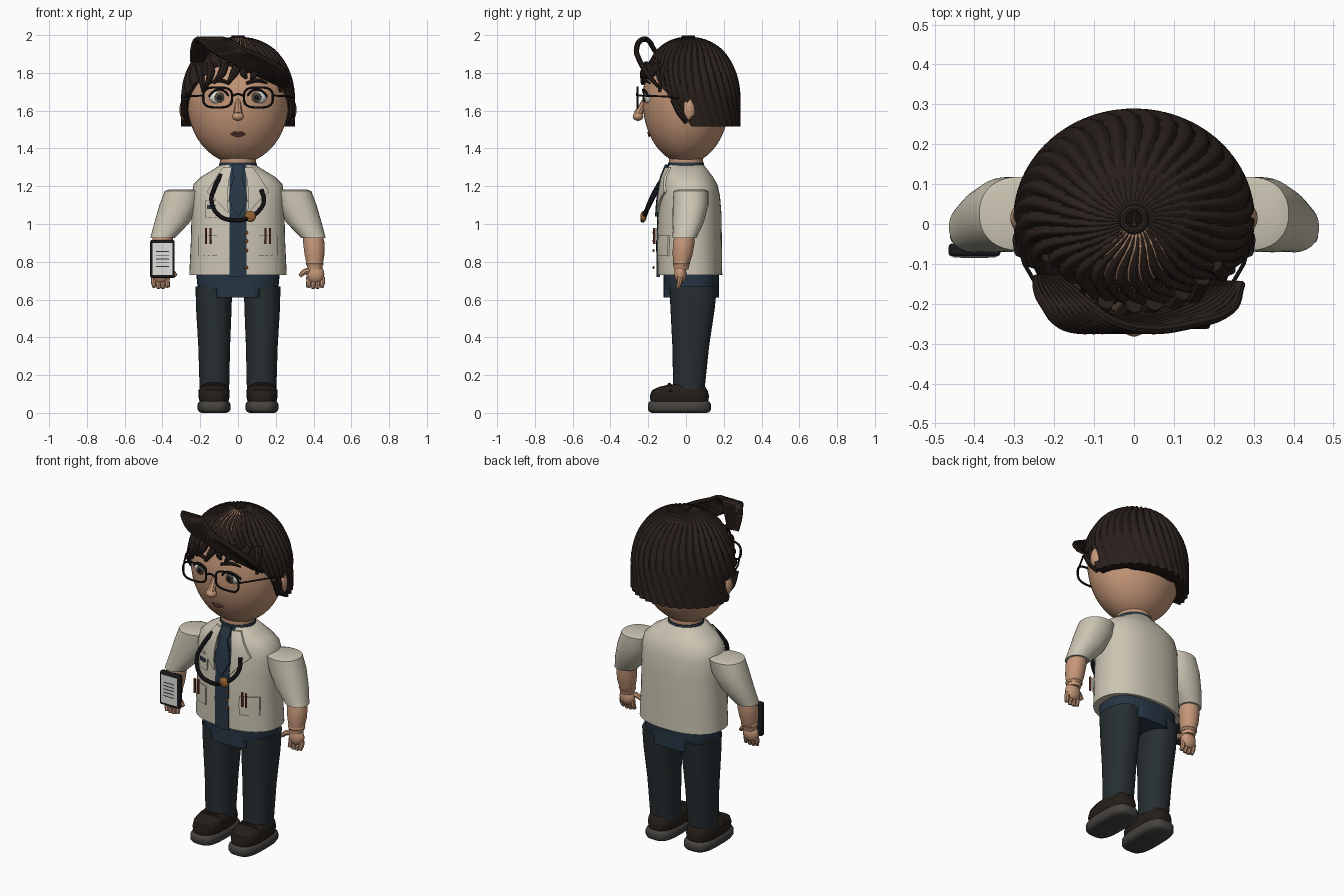
import bpy, bmesh, math
from math import sin, cos, pi, sqrt

if "Cube" in bpy.data.objects:
    bpy.data.objects.remove(bpy.data.objects["Cube"])

def mat(name, *c):
    m = bpy.data.materials.new(name)
    m.diffuse_color = (*c, 1)
    m.use_nodes = True
    m.node_tree.nodes["Principled BSDF"].inputs["Base Color"].default_value = m.diffuse_color
    return m

HAIR = mat("hair", .022, .014, .011)
SKIN = mat("skin", .56, .31, .19)
COAT = mat("coat", .60, .56, .45)
NAVY = mat("navy", .02, .038, .06)
TROUSER = mat("trouser", .02, .028, .031)
BLACK = mat("black", .01, .01, .012)
SOLE = mat("sole", .06, .055, .05)
SHOE = mat("shoe", .018, .013, .01)
WHITE = mat("white", .75, .74, .7)
BRASS = mat("brass", .3, .12, .03)
RED = mat("pen", .25, .05, .03)
LIP = mat("lip", .25, .09, .07)
IRIS = mat("iris", .08, .07, .05)

def mesh(name, verts, faces, m):
    me = bpy.data.meshes.new(name)
    me.from_pydata(verts, [], faces)
    bm = bmesh.new(); bm.from_mesh(me)
    bmesh.ops.recalc_face_normals(bm, faces=bm.faces)
    bm.to_mesh(me); bm.free()
    ob = bpy.data.objects.new(name, me)
    me.materials.append(m)
    bpy.context.collection.objects.link(ob)
    return ob

def loft(name, rings, m, caps=True):
    n = len(rings[0])
    faces = [(k*n+i, k*n+(i+1) % n, (k+1)*n+(i+1) % n, (k+1)*n+i)
             for k in range(len(rings)-1) for i in range(n)]
    if caps:
        faces += [tuple(range(n)), tuple(range((len(rings)-1)*n, len(rings)*n))]
    return mesh(name, [p for r in rings for p in r], faces, m)

def ring(z, cx, rx, cy, ry, p=2, n=36):
    e = 2/p
    f = lambda v: math.copysign(abs(v)**e, v)
    return [(cx+rx*f(cos(2*pi*i/n)), cy+ry*f(sin(2*pi*i/n)), z) for i in range(n)]

def ball(name, loc, scale, m, seg=32):
    bpy.ops.mesh.primitive_uv_sphere_add(segments=seg, ring_count=seg//2, location=loc)
    ob = bpy.context.object
    ob.name, ob.scale = name, scale
    ob.data.materials.append(m)
    return ob

def box(name, loc, size, m, bev=.005):
    bpy.ops.mesh.primitive_cube_add(size=1, location=loc)
    ob = bpy.context.object
    ob.name, ob.scale = name, size
    bpy.ops.object.transform_apply(location=False, rotation=False)
    ob.data.materials.append(m)
    if bev:
        b = ob.modifiers.new("bevel", 'BEVEL'); b.width, b.segments = bev, 2
    return ob

def tube(name, pts, r, m, radii=None, cyclic=False, straight=False):
    cu = bpy.data.curves.new(name, 'CURVE')
    cu.dimensions, cu.bevel_depth, cu.bevel_resolution = '3D', r, 2
    cu.resolution_u, cu.use_fill_caps = 6, True
    sp = cu.splines.new('BEZIER')
    sp.bezier_points.add(len(pts)-1)
    for i, (b, p) in enumerate(zip(sp.bezier_points, pts)):
        b.co = p
        b.handle_left_type = b.handle_right_type = 'VECTOR' if straight else 'AUTO'
        b.radius = radii[i] if radii else 1
    sp.use_cyclic_u = cyclic
    ob = bpy.data.objects.new(name, cu)
    cu.materials.append(m)
    bpy.context.collection.objects.link(ob)
    return ob

# coat body: z, half width, centre y, half depth
BODY = [(.73, .258, .02, .172), (.9, .25, .018, .172), (1.05, .246, .02, .168), (1.15, .246, .02, .16),
        (1.21, .235, .018, .148), (1.25, .195, .01, .132), (1.28, .145, .005, .115), (1.312, .095, 0, .095)]
loft("coat", [ring(z, 0, rx, cy, ry, 2.3, 48) for z, rx, cy, ry in BODY], COAT)

def front(x, z):
    z = min(max(z, .73), 1.312)
    for a, b in zip(BODY, BODY[1:]):
        if z <= b[0]:
            t = (z-a[0])/(b[0]-a[0])
            rx, cy, ry = (a[i]+t*(b[i]-a[i]) for i in (1, 2, 3))
            return cy-ry*(1-min(abs(x)/rx, .99)**2.3)**(1/2.3)

def patch(name, rows, off, m):
    """Panel following the coat front; rows are (z, x0, x1)."""
    rings = []
    for z, a, b in rows:
        xs = [a+(b-a)*i/4 for i in range(5)]
        rings.append([(x, front(x, z)-off, z) for x in xs]+[(x, front(x, z)+.012, z) for x in xs[::-1]])
    return loft(name, rings, m)

# coat front details
patch("shirt_strip", [(z, -.045, .045) for z in (.72, .9, 1.05, 1.15, 1.21, 1.25, 1.28, 1.315)], .004, NAVY)
patch("tie", [(z, -w, w) for z, w in ((1.04, .004), (1.12, .05), (1.17, .045), (1.25, .022), (1.27, .032), (1.315, .03))], .016, NAVY)
for s in (-1, 1):
    patch("lapel", [(z, s*a, s*b) for z, a, b in
                    ((1.06, .05, .056), (1.12, .055, .11), (1.17, .055, .165), (1.21, .05, .14), (1.25, .045, .115), (1.3, .035, .08))], .012, COAT)
    patch("pocket", [(z, s*.11, s*.21) for z in (.83, .87, .9, .94)], .008, COAT)
    for dx in (-.012, .012):
        x = s*.158+dx
        tube("pocket_pen", [(x, -.168, .895), (x, -.168, .98)], .006, RED)
patch("chest_pocket", [(z, -.175, -.105) for z in (1.035, 1.08, 1.125)], .008, COAT)
patch("name_badge", [(z, -.165, -.12) for z in (1.08, 1.1)], .013, NAVY)
for z in (.77, .86, .91, .955):
    ball("button", (.045, -.172, z), (.008, .006, .008), BRASS, 12)

# stethoscope
tube("stethoscope_tube", [(-.09, -.11, 1.26), (-.125, -.155, 1.19), (-.14, -.19, 1.12), (-.10, -.218, 1.045), (-.03, -.228, 1.02),
     (.05, -.228, 1.03), (.11, -.21, 1.07), (.137, -.185, 1.12), (.125, -.155, 1.18)], .012, BLACK)
ball("stethoscope_disc", (.065, -.225, 1.04), (.03, .016, .03), BRASS)

# neck, hips and crotch
loft("neck", [ring(z, 0, .095, 0, .09) for z in (1.26, 1.38)], SKIN)
loft("shirt_collar", [ring(1.28, 0, .105, 0, .10), ring(1.325, 0, .098, 0, .095)], NAVY)
loft("shirt_hem", [ring(z, 0, rx, .028, ry, 2.6) for z, rx, ry in ((.655, .212, .14), (.69, .217, .146), (.76, .222, .148))], NAVY)
loft("crotch", [ring(z, 0, .122, .028, .146, 5) for z in (.61, .7)], NAVY)

for s in (-1, 1):
    # legs and shoes
    loft("trouser_leg", [ring(z, s*cx, rx, cy, ry, 2.3) for z, cx, rx, cy, ry in
         ((.12, .125, .078, .015, .083), (.35, .126, .084, .025, .097), (.55, .128, .094, .035, .117), (.67, .128, .097, .038, .126))], TROUSER)
    loft("sole", [ring(z, s*.127, .087-d, -.035, .167-d, 3.2) for z, d in
         ((0, .022), (.006, .008), (.018, 0), (.045, 0), (.058, .007), (.064, .02))], SOLE)
    loft("shoe", [ring(z, s*.127, rx, cy, ry, 2.8) for z, rx, cy, ry in
         ((.055, .076, -.035, .152), (.09, .083, -.035, .157), (.12, .08, -.033, .147), (.138, .072, -.02, .122), (.15, .06, 0, .09))], SHOE)
    tube("shoe_strap", [(s*.05, -.08, .11), (s*.08, -.085, .142), (s*.127, -.088, .15), (s*.174, -.085, .142), (s*.204, -.08, .11)], .01, SHOE)
    # sleeves, forearms and hands
    loft("sleeve", [ring(z, s*cx, rx, cy, ry, 2.2) for z, cx, rx, cy, ry in
         ((1.182, .29, .075, .028, .07), (1.175, .29, .098, .026, .092), (1.1, .312, .104, .024, .094), (1.01, .348, .094, .012, .083),
          (.965, .375, .079, .002, .072), (.925, .40, .064, -.008, .063))], COAT)
    loft("forearm", [ring(z, s*cx, r, cy, r) for z, cx, r, cy in
         ((.95, .395, .05, -.005), (.90, .402, .057, -.012), (.84, .405, .053, -.018), (.79, .406, .043, -.024), (.76, .407, .038, -.026))], SKIN)
    tube("wrist_fold", [(s*.406+.034*cos(a*pi/4), -.024+.032*sin(a*pi/4), .79) for a in range(8)], .014, SKIN, cyclic=True)
    ball("palm", (s*.41, -.03, .735), (.047, .032, .05), SKIN)
    for i in range(4):
        x = .375+.024*i
        tube("finger", [(s*x, -.03, .72), (s*x, -.035, .69), (s*(x-.004), -.042, .665-.006*(i in (1, 2)))], .014, SKIN, (1, 1, .75))
    tube("thumb", [(s*.385, -.035, .755), (s*.35, -.045, .745), (s*.328, -.05, .725)], .015, SKIN, (1.1, 1, .7))
    # ears
    ball("ear", (s*.284, .015, 1.605), (.026, .034, .058), SKIN)
    # eyes
    ball("eye", (s*.1, -.186, 1.67), (.052, .037, .04), WHITE)
    ball("iris", (s*.098, -.218, 1.67), (.026, .009, .027), IRIS)
    ball("pupil", (s*.098, -.226, 1.67), (.014, .004, .015), BLACK, 16)
    tube("eyelid", [(s*.046, -.218, 1.672), (s*.07, -.226, 1.702), (s*.1, -.226, 1.712), (s*.13, -.215, 1.702), (s*.155, -.195, 1.675)], .006, BLACK)
    tube("eyebrow", [(s*.045, -.226, 1.745), (s*.1, -.216, 1.76), (s*.155, -.192, 1.745)], .011, HAIR, (.8, 1, .4))
    # glasses
    rim = [(s*(.108+.076*math.copysign(abs(cos(a))**.65, cos(a))), -.257, 1.67+.053*math.copysign(abs(sin(a))**.65, sin(a)))
           for a in (2*pi*i/20 for i in range(20))]
    tube("glasses_rim", rim, .006, BLACK, cyclic=True)
    tube("glasses_temple", [(s*.184, -.257, 1.68), (s*.275, -.10, 1.675), (s*.295, -.03, 1.665)], .005, BLACK, straight=True)
tube("glasses_bridge", [(-.034, -.257, 1.675), (0, -.26, 1.688), (.034, -.257, 1.675)], .006, BLACK)

# head, nose, mouth
ball("head", (0, 0, 1.655), (.27, .23, .335), SKIN, 48)
tube("nose_bridge", [(0, -.215, 1.665), (0, -.235, 1.62), (0, -.255, 1.58)], .024, SKIN, (.5, .75, 1))
ball("nose_tip", (0, -.254, 1.57), (.031, .028, .024), SKIN)
for z, d in ((1.481, 0), (1.468, -.003)):
    tube("lip", [(-.042, -.188, 1.476), (-.015, -.197+d*-1, z+.003), (0, -.198-d, z), (.015, -.197-d, z+.003), (.042, -.188, 1.476)], .007, LIP, (.4, 1, 1, 1, .4))

# ribbed hair cap: radial locks swirling from the crown to a slanted hairline
N, K, LOCKS = 288, 22, 36
cap = []
for k in range(K+2):
    t = min(k, K)/K
    row = []
    for i in range(N):
        a = 2*pi*i/N
        ry = .262 if sin(a) > 0 else .238
        y0 = ry*sin(a)
        hem = 1.515 if y0 > .02 else min(1.515+(.02-y0)*1.36, 1.83)
        dz = (1.99-hem)*(1-cos(t*pi/2)) if t < 1 else 1.99-hem
        z = 1.99-dz
        u = max((z-1.66)/.33, 0)
        r = sqrt(max(1-u*u, 0)) if u > 0 else 1
        lump = .016*abs(cos(LOCKS/2*(a+.35*sin(t*3))))*min(1, r*1.6)
        if k > K:
            r, lump = r*.86, 0
        row.append(((.287*r+lump)*cos(a), .012+(ry*r+lump)*sin(a), z+lump*.6*u))
    cap.append(row)
loft("hair_cap", cap, HAIR)
tube("crown_whorl", [(.028*cos(a*pi/4), .012+.028*sin(a*pi/4), 1.99) for a in range(8)], .009, HAIR, cyclic=True)

# swept forelock: parallel strands arching out over the forehead
ARCH = [(-.15, 1.73, .235, .27), (-.215, 1.81, .07, .24), (-.25, 1.875, -.05, .14), (-.262, 1.925, -.14, .03),
        (-.24, 1.972, -.195, -.06), (-.205, 1.975, -.22, -.11), (-.17, 1.925, -.24, -.15), (-.135, 1.86, -.245, -.19)]
for j in range(9):
    f = j/8
    tube("forelock_strand", [(a+(b-a)*f, y, z) for y, z, a, b in ARCH], .014, HAIR, (.7, 1, 1, 1, 1, 1, .9, .7))

# short fringe locks and sideburns
for x0, x1, x2, z2 in ((-.21, -.2, -.185, 1.70), (-.15, -.145, -.175, 1.71), (-.07, -.085, -.13, 1.745), (0, -.02, -.055, 1.74),
                       (.05, .03, .045, 1.77), (.12, .09, .07, 1.765), (.17, .15, .125, 1.77), (.2, .215, .225, 1.70)):
    yy = lambda x, z: -.232*sqrt(max(1-(x/.275)**2-((z-1.655)/.34)**2, .02))-.012
    tube("fringe_lock", [(x0, yy(x0, 1.85), 1.85), (x1, yy(x1, 1.80), 1.80), (x2, yy(x2, z2), z2)], .022, HAIR, (1, 1, .35))
for s in (-1, 1):
    tube("sideburn", [(s*.285, -.07, 1.66), (s*.283, -.03, 1.59), (s*.262, .0, 1.535)], .02, HAIR, (.8, 1, .5))

# tablet held at the right hand
box("tablet", (-.4, -.065, .815), (.13, .032, .2), BLACK, .008)
box("tablet_page", (-.4, -.081, .815), (.106, .006, .168), WHITE, 0)
for i in range(5):
    box("page_line", (-.4, -.0845, .775+.02*i), (.07, .002, .004), NAVY, 0)

# convert strands to meshes and shade smooth
bpy.ops.object.select_all(action='DESELECT')
curves = [o for o in bpy.data.objects if o.type == 'CURVE']
for o in curves:
    o.select_set(True)
bpy.context.view_layer.objects.active = curves[0]
bpy.ops.object.convert(target='MESH')
bpy.ops.object.select_all(action='SELECT')
bpy.ops.object.shade_smooth_by_angle(angle=math.radians(40))
